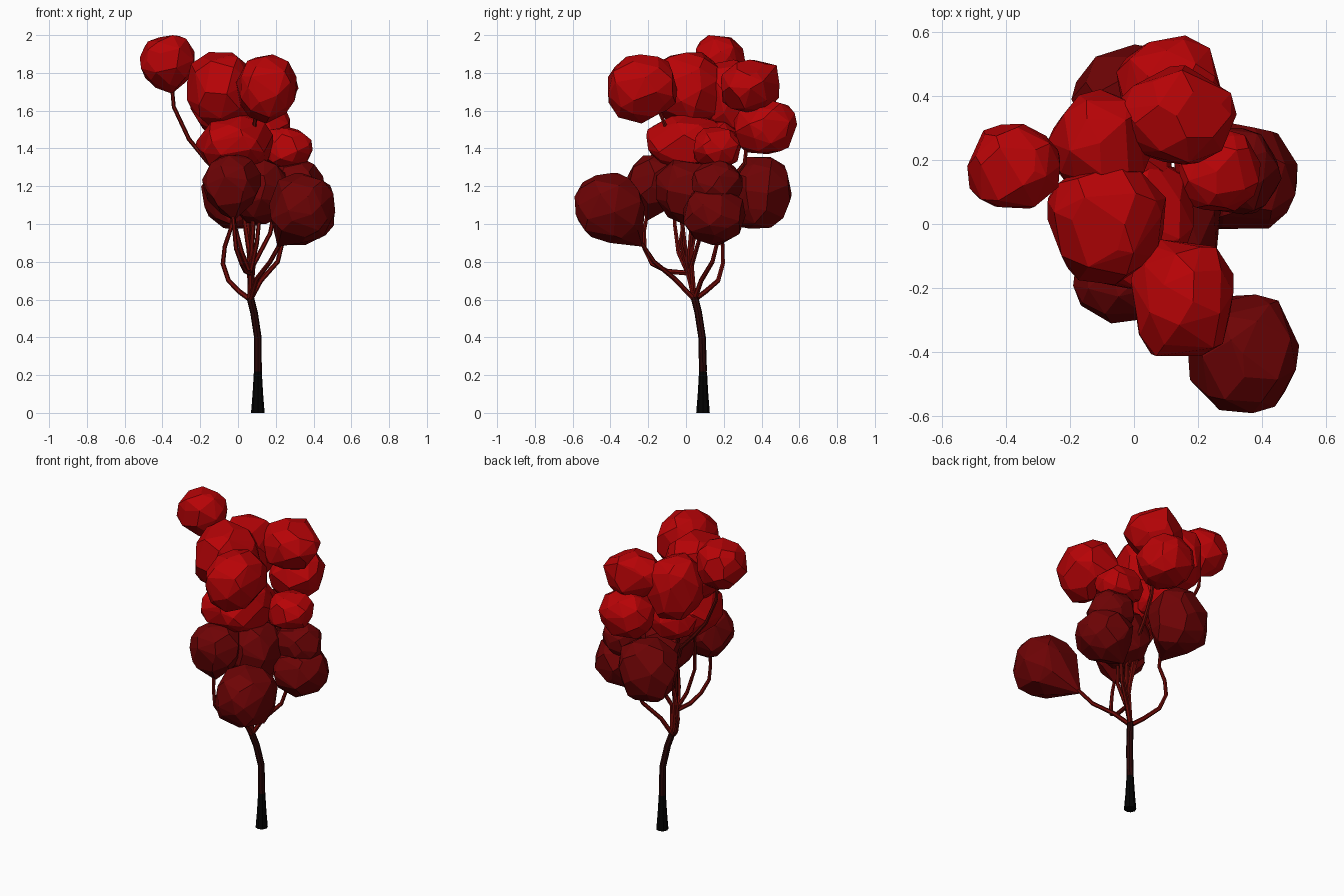
import bpy, bmesh, math, random
from mathutils import Vector

random.seed(4)
cube = bpy.data.objects.get("Cube")
if cube:
    bpy.data.objects.remove(cube, do_unlink=True)


def make_material(name, colour):
    mat = bpy.data.materials.new(name)
    mat.use_nodes = True
    mat.diffuse_color = (*colour, 1)
    bsdf = mat.node_tree.nodes["Principled BSDF"]
    bsdf.inputs["Base Color"].default_value = (*colour, 1)
    bsdf.inputs["Roughness"].default_value = 0.9
    return mat


black_bark = make_material("black bark", (.001, .001, .001))
dark_bark = make_material("dark bark", (.022, .002, .002))
red_bark = make_material("red bark", (.15, .003, .002))
bright_leaf = make_material("bright red leaves", (.48, .001, .002))
dark_leaf = make_material("dark red leaves", (.155, .001, .0015))


def limb(name, path, radii, mat, sides=6):
    """Faceted tube swept along a path with a radius at each point."""
    path = [Vector(p) for p in path]
    bm = bmesh.new()
    rings = []
    for i, p in enumerate(path):
        along = (path[min(i + 1, len(path) - 1)] - path[max(i - 1, 0)]).normalized()
        u = along.cross(Vector((0, 1, 0))).normalized()
        v = along.cross(u)
        turn = [math.tau * k / sides for k in range(sides)]
        rings.append([bm.verts.new(p + radii[i] * (u * math.cos(a) + v * math.sin(a)))
                      for a in turn])
    for low, high in zip(rings, rings[1:]):
        for k in range(sides):
            n = (k + 1) % sides
            bm.faces.new((low[k], low[n], high[n], high[k]))
    bm.faces.new(rings[0])
    bm.faces.new(rings[-1])
    finish(name, bm, mat)


def finish(name, bm, mat):
    bmesh.ops.recalc_face_normals(bm, faces=bm.faces)
    mesh = bpy.data.meshes.new(name)
    bm.to_mesh(mesh)
    bm.free()
    mesh.materials.append(mat)
    obj = bpy.data.objects.new(name, mesh)
    bpy.context.collection.objects.link(obj)


def leaf_clump(name, centre, half, mat, tip=None, count=40):
    """Faceted boulder: hull of scattered points fitted to its box."""
    pts = []
    for i in range(count):
        z = 1 - 2 * (i + .5) / count
        a = i * math.pi * (3 - math.sqrt(5)) + random.uniform(-.35, .35)
        z = max(-1, min(1, z + random.uniform(-.07, .07)))
        r = math.sqrt(1 - z * z)
        p = Vector((r * math.cos(a), r * math.sin(a), z)) * random.uniform(.94, 1.05)
        pts.append(Vector([math.copysign(abs(c) ** .92, c) for c in p]))
    for axis in range(3):
        lo = min(p[axis] for p in pts)
        hi = max(p[axis] for p in pts)
        for p in pts:
            p[axis] = (2 * (p[axis] - lo) / (hi - lo) - 1) * half[axis] + centre[axis]
    if tip:
        pts.append(Vector(tip))
    bm = bmesh.new()
    for p in pts:
        bm.verts.new(p)
    bmesh.ops.convex_hull(bm, input=bm.verts)
    loose = [v for v in bm.verts if not v.link_faces]
    bmesh.ops.delete(bm, geom=loose, context='VERTS')
    bmesh.ops.dissolve_limit(bm, angle_limit=.14, verts=bm.verts, edges=bm.edges)
    finish(name, bm, mat)


# Trunk: black flared foot and a leaning stem
limb("trunk_foot", [(.105, .09, 0), (.105, .09, .1), (.105, .09, .22)],
     [.036, .028, .021], black_bark, 8)
limb("trunk_stem", [(.105, .09, .22), (.105, .085, .4), (.085, .065, .53), (.065, .045, .61)],
     [.021, .02, .02, .02], dark_bark, 8)

# Branches fan out of the trunk top
fork = (.065, .045, .6)
crotch = (.065, .01, .74)
branches = {
    "low_front": [fork, (.1, -.06, .71), (.17, -.17, .8), (.22, -.23, .89), (.3, -.35, 1)],
    "low_back": [fork, (.01, .1, .64), (-.05, .17, .7), (-.08, .195, .79), (-.07, .195, .88),
                 (-.04, .18, .97), (-.02, .22, 1.08)],
    "low_left": [fork, (.12, .08, .7), (.21, .14, .8), (.24, .17, .92), (.32, .16, 1)],
    "front": [crotch, (.04, -.1, .75), (.02, -.18, .79), (-.01, -.22, .87), (-.02, -.22, .97),
              (-.03, -.2, 1.08)],
    "centre": [fork, crotch, (.1, -.03, .9), (.12, 0, 1.1)],
    "middle": [fork, crotch, (.02, -.04, .85), (-.02, -.06, 1), (-.04, -.03, 1.35)],
    "side": [fork, (.08, .03, .78), (.17, .08, .95), (.24, .15, 1.3)],
    "high_right": [fork, (.06, .02, .85), (.03, .06, 1.05), (-.05, .12, 1.22),
                   (-.17, .16, 1.34), (-.26, .17, 1.45), (-.34, .18, 1.62), (-.35, .18, 1.73)],
    "high_back": [crotch, (.08, .03, 1), (.11, .22, 1.2), (.13, .31, 1.32), (.12, .33, 1.5),
                  (.13, .33, 1.7)],
    "high_middle": [crotch, (.05, .06, 1.05), (-.05, .13, 1.35), (-.12, .2, 1.6)],
    "high_front": [crotch, (.08, -.02, 1), (.07, -.06, 1.4), (.1, -.15, 1.62)],
}
for name, path in branches.items():
    size = len(path) - 1
    limb(name + "_branch", path, [.014 - .004 * i / size for i in range(size + 1)], red_bark)

# Upper, brighter leaf clumps
for name, centre, half, tip in [
    ("high_right", (-.375, .18, 1.86), (.145, .132, .14), (-.35, .18, 1.69)),
    ("high_middle", (-.085, 0, 1.715), (.185, .19, .195), None),
    ("high_front", (.15, -.23, 1.715), (.16, .182, .183), None),
    ("high_back", (.135, .34, 1.73), (.185, .155, .14), (.15, .48, 1.84)),
    ("rear", (.11, .42, 1.515), (.165, .168, .145), None),
    ("rear_right", (-.105, .25, 1.67), (.165, .17, .2), None),
    ("middle", (-.02, .01, 1.43), (.205, .22, .148), None),
    ("middle_rear", (-.03, .16, 1.42), (.15, .14, .125), None),
    ("middle_left", (.26, .165, 1.4), (.135, .125, .115), None),
]:
    leaf_clump(name + "_leaves", centre, half, bright_leaf, tip)

# Lower, darker leaf clumps
for name, centre, half, tip in [
    ("low_front", (.34, -.405, 1.085), (.175, .185, .185), (.21, -.23, .88)),
    ("front", (-.035, -.175, 1.21), (.155, .135, .155), (-.02, -.2, 1.02)),
    ("centre", (.11, .01, 1.17), (.16, .17, .17), None),
    ("low_left", (.345, .15, 1.045), (.165, .165, .155), (.23, .18, .89)),
    ("upper_left", (.315, .165, 1.21), (.145, .135, .125), None),
    ("low_back", (-.01, .39, 1.165), (.185, .17, .19), (-.04, .2, 1.0)),
]:
    leaf_clump(name + "_leaves", centre, half, dark_leaf, tip)
